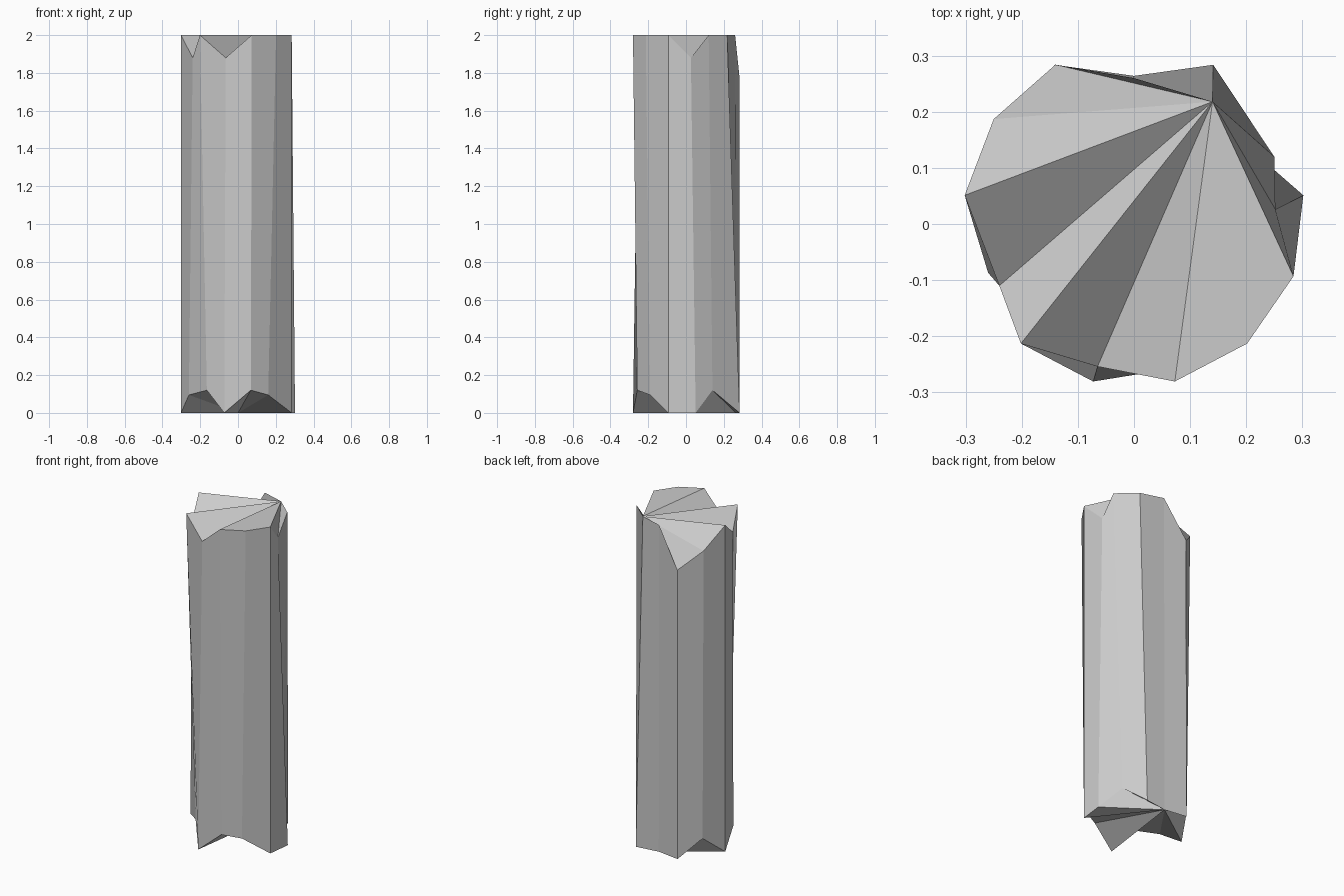
import bpy, bmesh, math

if "Cube" in bpy.data.objects:
    bpy.data.objects.remove(bpy.data.objects["Cube"])

SIDES, RADIUS, SHIFT_Y, HEIGHT = 13, 0.304, 0.0145, 2.0

# Chipped corners of each end: corner number -> (x, y, z)
TOP_CHIPS = {0: (0, .26, 2), 1: (.14, .218, 2), 2: (.25, .12, 2), 3: (.252, .026, 1.88),
             7: (-.065, -.254, 1.88), 9: (-.24, -.11, 1.88),
             11: (-.25, .187, 1.88), 12: (-.14, .284, 1.77)}
BOTTOM_CHIPS = {0: (0, .264, 0), 2: (.20, .14, .12), 5: (.16, -.19, .095),
                6: (.068, -.258, .12), 8: (-.165, -.175, .12),
                9: (-.26, -.087, .095), 11: (-.235, .175, .11)}


def ring(bm, z, chips):
    """Regular ring of corners, with the chipped ones replaced."""
    verts = []
    for k in range(SIDES):
        a = math.pi / 2 - 2 * math.pi * k / SIDES
        regular = (RADIUS * math.cos(a), RADIUS * math.sin(a) + SHIFT_Y, z)
        verts.append(bm.verts.new(chips.get(k, regular)))
    return verts


def fan(bm, verts, start):
    """Close an uneven end with triangles fanned from one corner."""
    for i in range(1, SIDES - 1):
        bm.faces.new((verts[start], verts[(start + i) % SIDES],
                      verts[(start + i + 1) % SIDES]))


# Broken column: shaft walls and two jagged ends
bm = bmesh.new()
bottom = ring(bm, 0, BOTTOM_CHIPS)
top = ring(bm, HEIGHT, TOP_CHIPS)
for k in range(SIDES):
    n = (k + 1) % SIDES
    bm.faces.new((bottom[k], top[k], top[n], bottom[n]))
fan(bm, top[::-1], SIDES - 2)   # fanned from top corner 1
fan(bm, bottom, 0)              # fanned from bottom corner 0
bmesh.ops.recalc_face_normals(bm, faces=bm.faces)

mesh = bpy.data.meshes.new("broken_column")
bm.to_mesh(mesh)
bm.free()
bpy.context.collection.objects.link(bpy.data.objects.new("broken_column", mesh))
